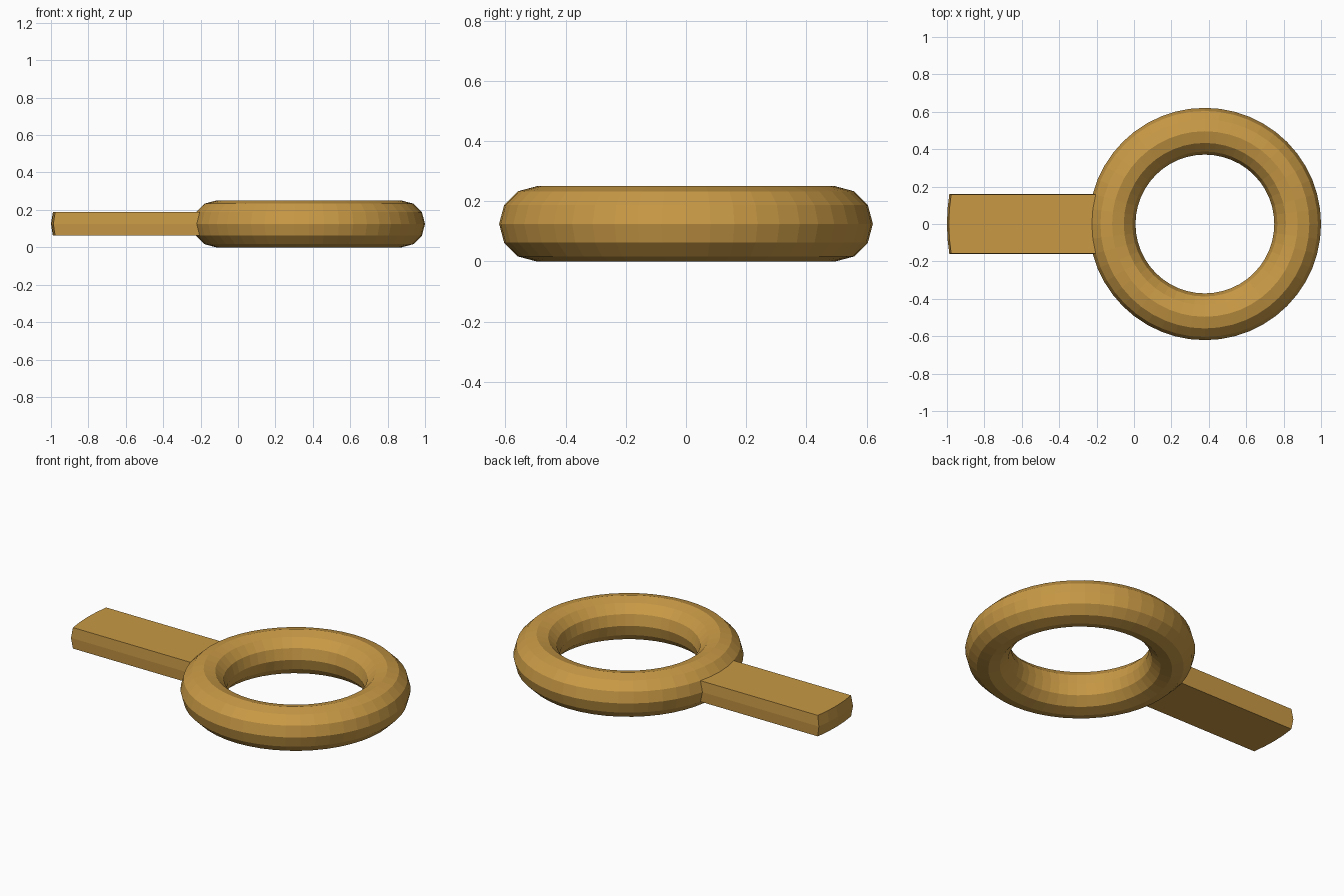
import bpy, bmesh, math

if "Cube" in bpy.data.objects:
    bpy.data.objects.remove(bpy.data.objects["Cube"])

R, r, CX = 0.496, 0.125, 0.379
OUTER = R + r

# Faceted ring lying flat on the ground
bpy.ops.mesh.primitive_torus_add(major_segments=48, minor_segments=12,
                                 major_radius=R, minor_radius=r)
ring = bpy.context.object
ring.name = "ring_with_handle"

bm = bmesh.new()
bm.from_mesh(ring.data)

# Handle: outer patch of the ring extruded along -x
patch = []
for f in bm.faces:
    c = f.calc_center_median()
    off_axis = abs(math.atan2(c.y, -c.x))
    if off_axis < math.radians(15) and math.hypot(c.x, c.y) > R + 0.1:
        patch.append(f)
out = bmesh.ops.extrude_face_region(bm, geom=patch)
bmesh.ops.delete(bm, geom=[f for f in patch if f.is_valid], context='FACES_ONLY')
END = -1 - CX
for v in (g for g in out["geom"] if isinstance(g, bmesh.types.BMVert)):
    # slightly flattened copy of the ring's curve at the tip
    v.co.x = END + (v.co.x + OUTER) * 0.6
bmesh.ops.recalc_face_normals(bm, faces=bm.faces)
bmesh.ops.translate(bm, verts=bm.verts, vec=(CX, 0, r))
bm.to_mesh(ring.data)
bm.free()

for p in ring.data.polygons:
    p.use_smooth = False

mat = bpy.data.materials.new("brass")
mat.diffuse_color = (0.58, 0.32, 0.06, 1)
mat.use_nodes = True
mat.node_tree.nodes["Principled BSDF"].inputs["Base Color"].default_value = mat.diffuse_color
ring.data.materials.clear()
ring.data.materials.append(mat)
